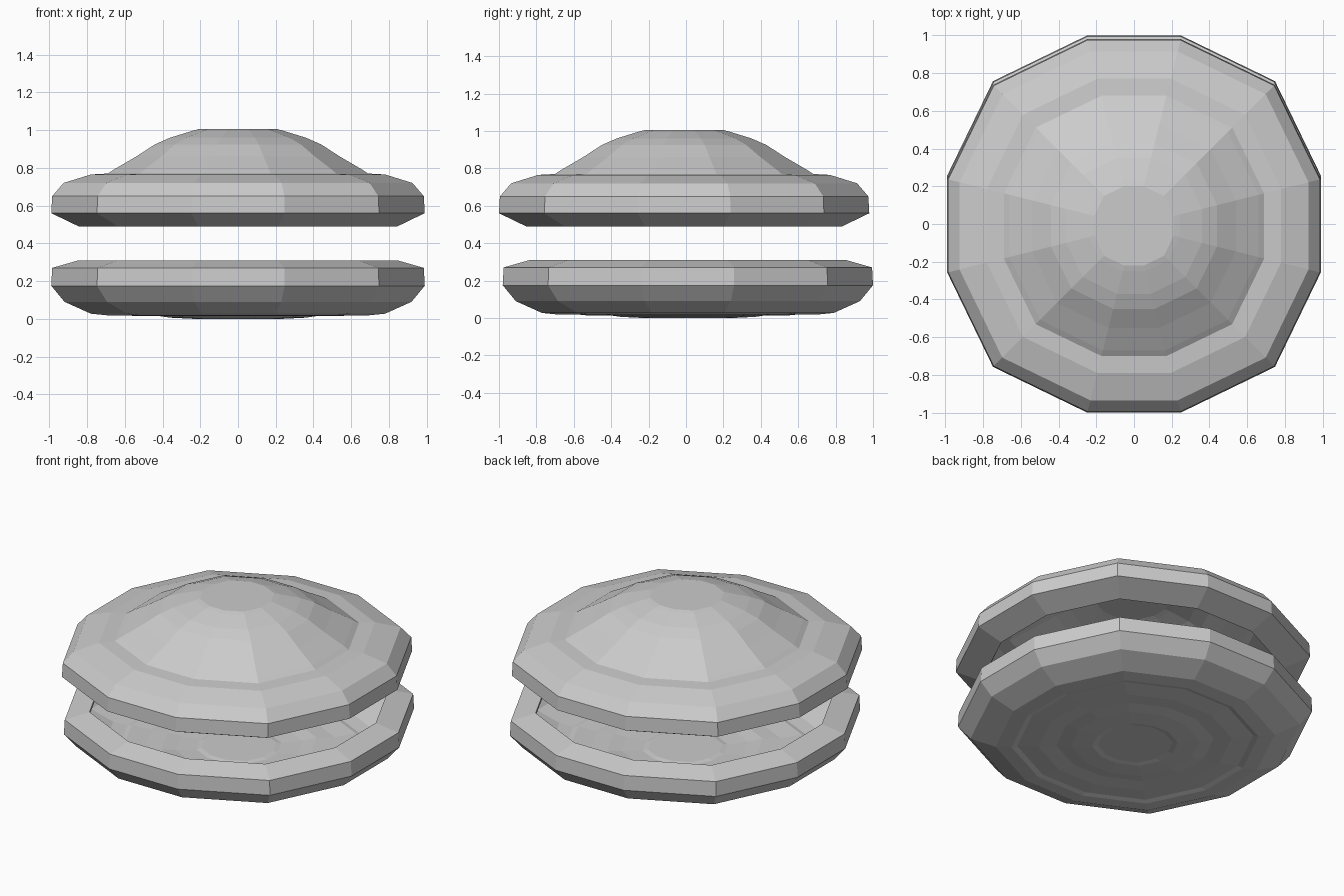
import bpy, bmesh

cube = bpy.data.objects.get("Cube")
if cube:
    bpy.data.objects.remove(cube, do_unlink=True)

# Plain grey shared by both shells
grey = bpy.data.materials.new("light grey")
grey.use_nodes = True
colour = (0.6, 0.6, 0.6, 1)
grey.diffuse_color = colour
grey.node_tree.nodes["Principled BSDF"].inputs["Base Color"].default_value = colour

# Twelve-sided outline: one quarter, turned around four times
outline = []
for turn in range(4):
    for x, y in [(1, 0.25), (0.755, 0.755), (0.25, 1)]:
        for _ in range(turn):
            x, y = -y, x
        outline.append((x, y))


def shell(name, profile, y_offset):
    """Sweep a (radius, height) profile, rim to centre, around the outline."""
    bm = bmesh.new()
    rings = [[bm.verts.new((x * r, y * r + y_offset, z)) for x, y in outline]
             for r, z in profile]
    n = len(outline)
    for a, b in zip(rings, rings[1:]):
        for i in range(n):
            j = (i + 1) % n
            bm.faces.new((a[i], a[j], b[j], b[i]))
    bm.faces.new(rings[-1])
    bmesh.ops.recalc_face_normals(bm, faces=bm.faces)
    # Point the centre cap away from the hollow side
    outward = 1 if profile[-1][1] > profile[0][1] else -1
    bm.faces.ensure_lookup_table()
    bm.normal_update()
    if bm.faces[-1].normal.z * outward < 0:
        bmesh.ops.reverse_faces(bm, faces=bm.faces)
    mesh = bpy.data.meshes.new(name)
    bm.to_mesh(mesh)
    bm.free()
    mesh.materials.append(grey)
    obj = bpy.data.objects.new(name, mesh)
    bpy.context.collection.objects.link(obj)
    thick = obj.modifiers.new("thickness", "SOLIDIFY")
    thick.thickness = 0.012
    thick.offset = -1
    return obj


# Domed lid
shell("upper_shell", [
    (0.845, 0.49), (0.99, 0.56), (0.985, 0.65), (0.925, 0.72),
    (0.78, 0.765), (0.69, 0.77), (0.66, 0.79), (0.54, 0.86),
    (0.44, 0.925), (0.36, 0.96), (0.24, 0.997), (0.21, 1.005)], -0.01)

# Shallow dish
shell("lower_shell", [
    (0.845, 0.31), (0.985, 0.27), (0.99, 0.175), (0.92, 0.09),
    (0.78, 0.027), (0.69, 0.018), (0.66, 0.026), (0.54, 0.014),
    (0.44, 0.018), (0.36, 0.006), (0.24, 0.0), (0.21, 0.006)], 0.01)
